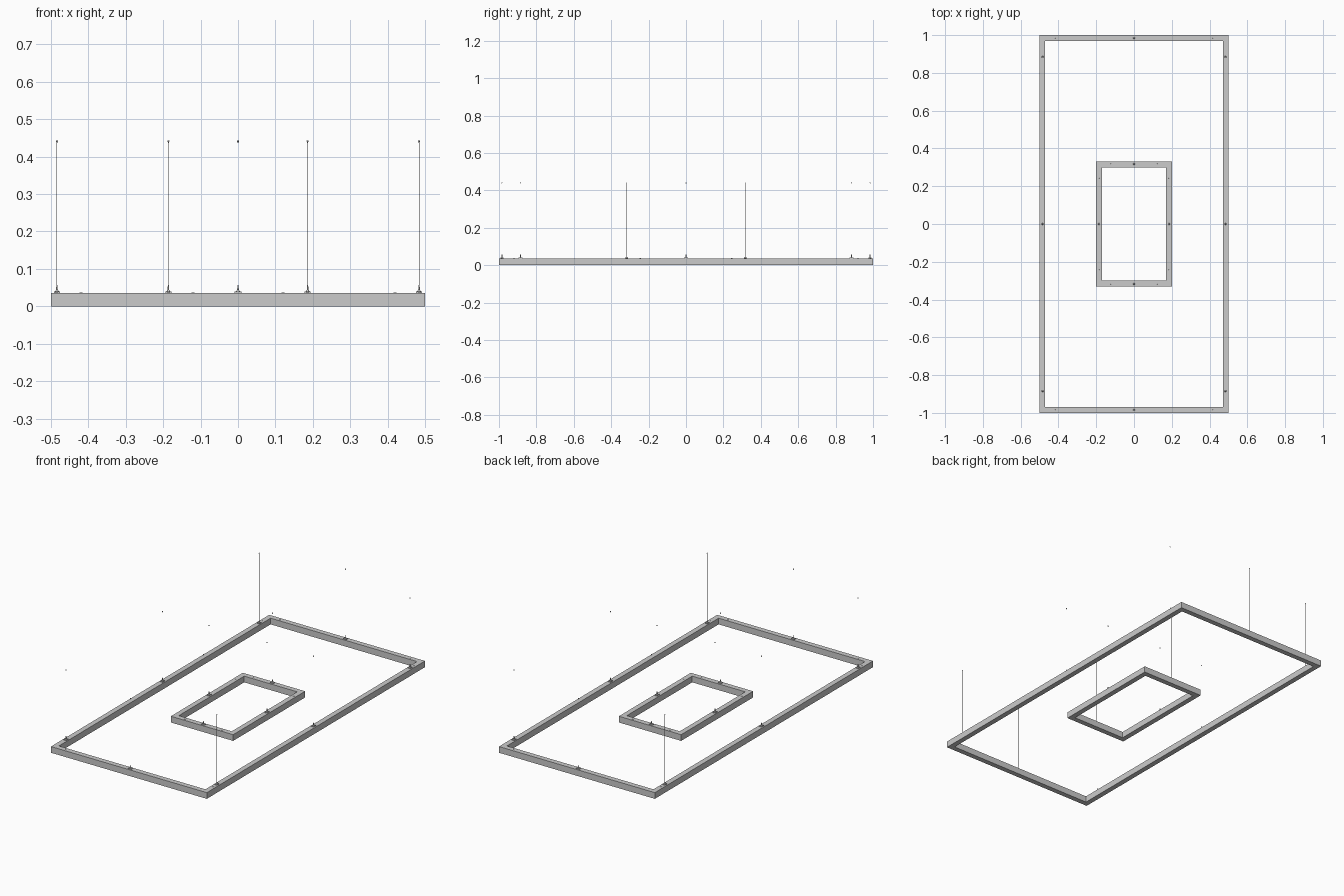
import bpy, bmesh
from mathutils import Matrix, Vector

if "Cube" in bpy.data.objects:
    bpy.data.objects.remove(bpy.data.objects["Cube"])

TOP = 0.036    # upper face of the frames
CEIL = 0.443   # upper end of the suspension wires


def finish(bm, name, smooth=False):
    bmesh.ops.recalc_face_normals(bm, faces=bm.faces[:])
    me = bpy.data.meshes.new(name)
    bm.to_mesh(me)
    bm.free()
    ob = bpy.data.objects.new(name, me)
    bpy.context.collection.objects.link(ob)
    if smooth:
        bpy.context.view_layer.objects.active = ob
        ob.select_set(True)
        bpy.ops.object.shade_smooth_by_angle()
        ob.select_set(False)
    return ob


def frame(name, hx, hy, w):
    # rectangular profile swept around mitred corners
    bm = bmesh.new()
    profile = [(0, 0), (w, 0), (w, TOP), (0, TOP)]
    rings = []
    for sx, sy in ((-1, -1), (1, -1), (1, 1), (-1, 1)):
        rings.append([bm.verts.new((sx * (hx - d), sy * (hy - d), z)) for d, z in profile])
    for i in range(4):
        a, b = rings[i], rings[(i + 1) % 4]
        for j in range(4):
            k = (j + 1) % 4
            bm.faces.new((a[j], b[j], b[k], a[k]))
    return finish(bm, name)


def box(bm, c, s):
    bmesh.ops.create_cube(bm, size=1, matrix=Matrix.Translation(c) @ Matrix.Diagonal((*s, 1)))


def rod(bm, x, y, z0, z1, r0, r1, n=12):
    bmesh.ops.create_cone(bm, cap_ends=True, segments=n, radius1=r0, radius2=r1,
                          depth=z1 - z0, matrix=Matrix.Translation((x, y, (z0 + z1) / 2)))


def hanger(name, x, y, along_y):
    # bracket lying on the frame, with a threaded gripper
    bm = bmesh.new()
    size = (0.016, 0.02, 0.004) if along_y else (0.02, 0.016, 0.004)
    box(bm, Vector((x, y, TOP + 0.002)), size)
    rod(bm, x, y, TOP + 0.004, TOP + 0.008, 0.005, 0.0025)
    rod(bm, x, y, TOP + 0.008, TOP + 0.021, 0.0022, 0.0016)
    finish(bm, name + "_bracket", True)
    # thin suspension wire
    bm = bmesh.new()
    rod(bm, x, y, TOP + 0.02, CEIL - 0.004, 0.0006, 0.0006, 8)
    finish(bm, name + "_wire", True)
    # conical wire end stop
    bm = bmesh.new()
    rod(bm, x, y, CEIL - 0.006, CEIL, 0.0012, 0.003)
    finish(bm, name + "_end_stop", True)


frame("outer_frame", 0.5, 1.0, 0.03)
frame("inner_frame", 0.2, 0.33, 0.03)

# hangers around both frames
for s in (-1, 1):
    for y in (-0.885, 0, 0.885):
        hanger("outer_side_hanger", s * 0.484, y, True)
    hanger("outer_end_hanger", 0, s * 0.984, False)
    hanger("inner_side_hanger", s * 0.186, 0, True)
    hanger("inner_end_hanger", 0, s * 0.317, False)

# small fixing screws on the upper faces
bm = bmesh.new()
for sx in (-1, 1):
    for sy in (-1, 1):
        for x, y in ((0.42, 0.985), (0.485, 0.92), (0.12, 0.317), (0.186, 0.245)):
            rod(bm, sx * x, sy * y, TOP - 0.001, TOP + 0.001, 0.004, 0.0035)
finish(bm, "fixing_screws", True)
